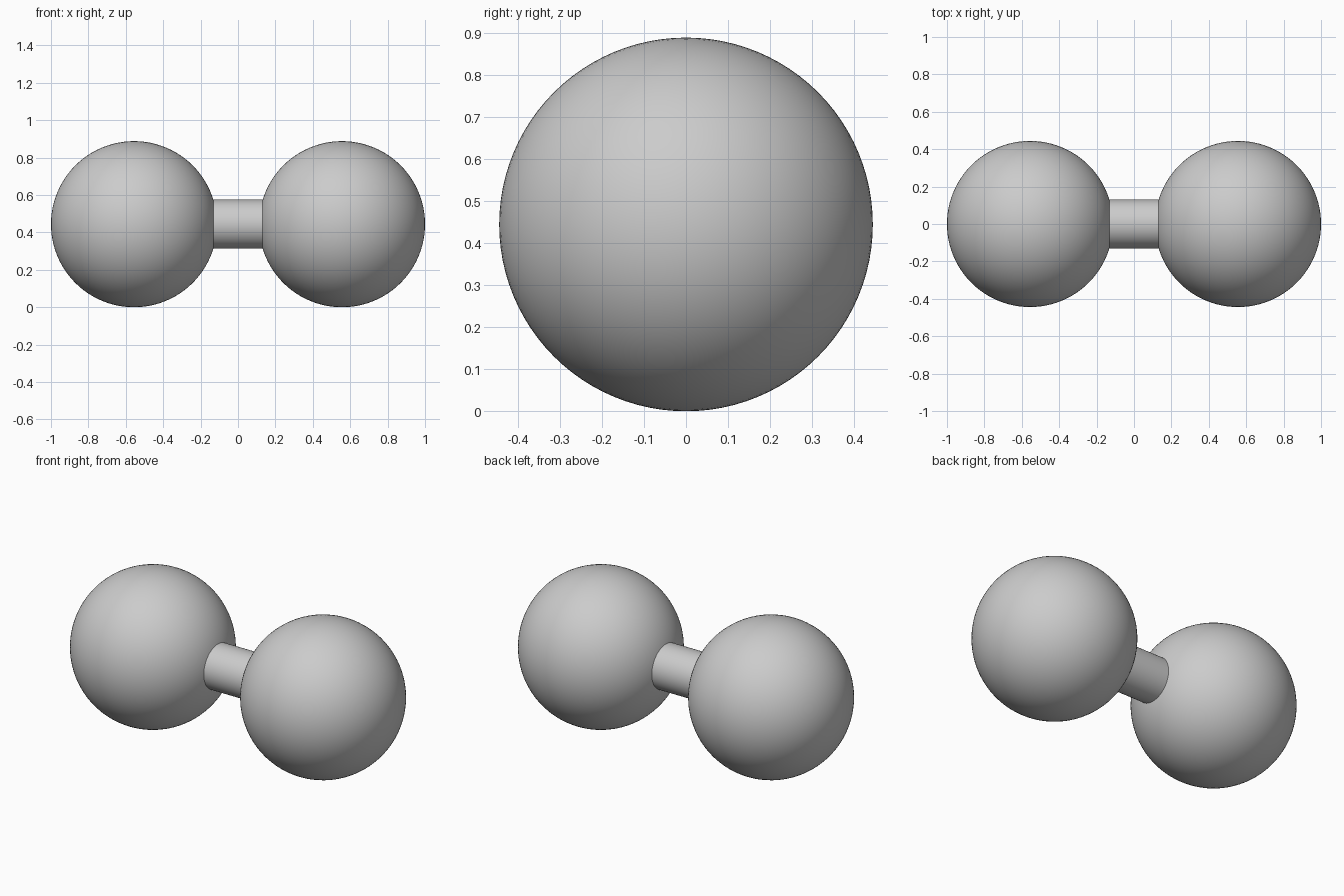
import bpy
import math

cube = bpy.data.objects.get("Cube")
if cube:
    bpy.data.objects.remove(cube, do_unlink=True)

RADIUS = 0.444          # end balls
OFFSET = 1 - RADIUS     # ball centres along x
BAR_RADIUS = 0.131

grey = bpy.data.materials.new("light grey")
grey.use_nodes = True
colour = (0.6, 0.6, 0.6, 1)
grey.diffuse_color = colour
grey.node_tree.nodes["Principled BSDF"].inputs["Base Color"].default_value = colour


def finish(name):
    """Name, colour and smooth the active object."""
    obj = bpy.context.object
    obj.name = name
    obj.data.materials.append(grey)
    bpy.ops.object.shade_smooth_by_angle(angle=math.radians(40))


# Balls, with their poles along the bar
for name, side in (("left_ball", 1), ("right_ball", -1)):
    bpy.ops.mesh.primitive_uv_sphere_add(
        segments=96, ring_count=48, radius=RADIUS,
        location=(side * OFFSET, 0, RADIUS), rotation=(0, math.pi / 2, 0))
    finish(name)

# Connecting bar, its ends buried in the balls
bpy.ops.mesh.primitive_cylinder_add(
    vertices=96, radius=BAR_RADIUS, depth=2 * (OFFSET - RADIUS) + 0.1,
    location=(0, 0, RADIUS), rotation=(0, math.pi / 2, 0))
finish("bar")
